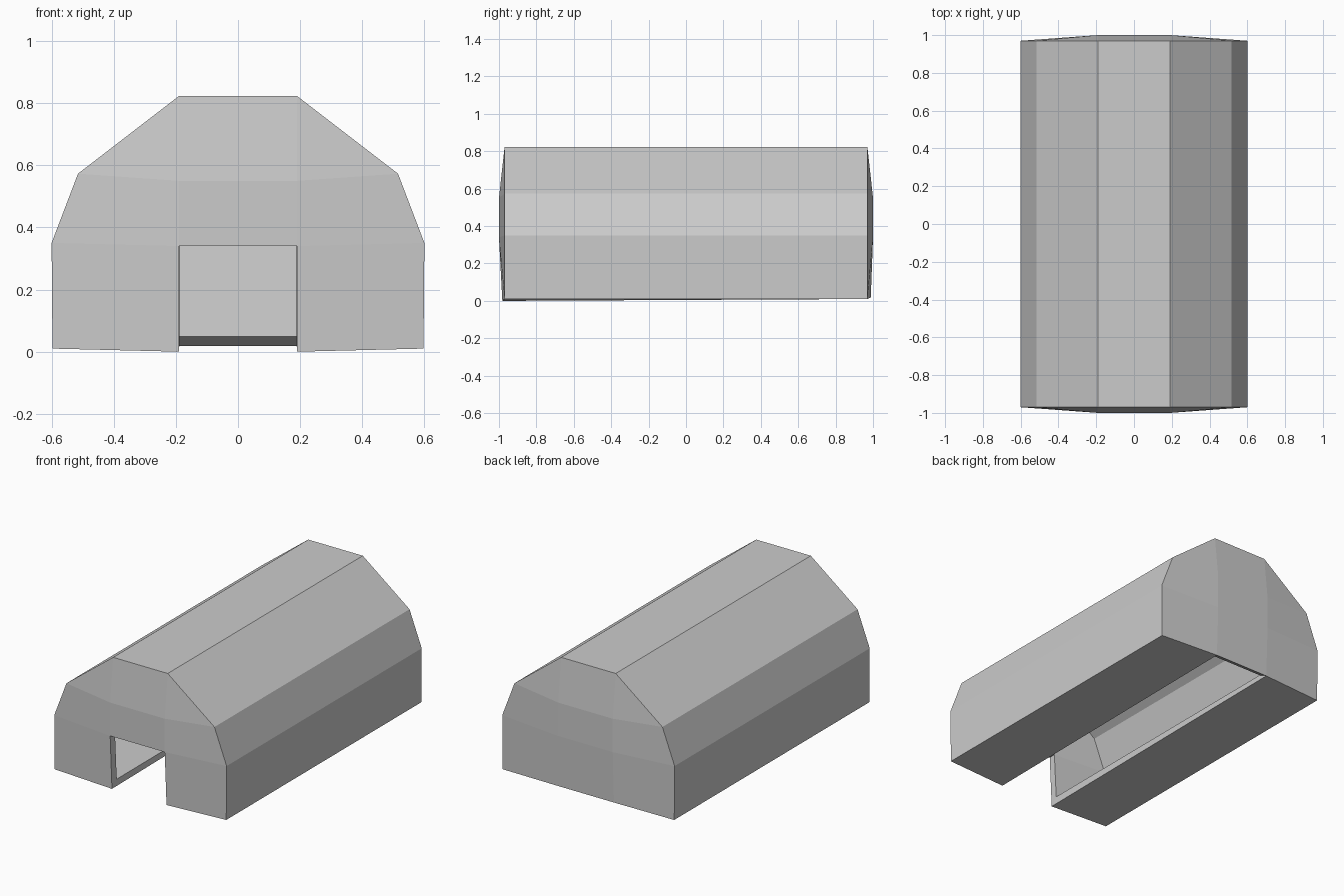
import bpy, bmesh

if "Cube" in bpy.data.objects:
    bpy.data.objects.remove(bpy.data.objects["Cube"])

W = 0.19   # half width of the doorway, floor slot and roof ridge

# Shell outline from floor to roof: outer corner (x, z)
outer = [(0.597, 0.01), (0.60, 0.35), (0.515, 0.573)]
# Bulging end columns at x = W: (distance from centre, z) for front and back
bulge = {-1: [(0.982, 0.0), (1.0, 0.34), (1.0, 0.55)],
         1: [(0.988, 0.018), (1.0, 0.34), (1.0, 0.55)]}

bm = bmesh.new()
O, I, T = {}, {}, {}
for e in (-1, 1):
    for s in (-1, 1):
        O[e, s] = [bm.verts.new((s * x, e * 0.97, z)) for x, z in outer]
        I[e, s] = [bm.verts.new((s * W, e * y, z)) for y, z in bulge[e]]
        T[e, s] = bm.verts.new((s * W, e * 0.97, 0.823))

# Side walls, roof slopes and the two floor strips
for s in (-1, 1):
    front = [I[-1, s][0]] + O[-1, s] + [T[-1, s]]
    back = [I[1, s][0]] + O[1, s] + [T[1, s]]
    for i in range(len(front) - 1):
        bm.faces.new((front[i], front[i + 1], back[i + 1], back[i]))
# Flat roof ridge
bm.faces.new((T[-1, -1], T[-1, 1], T[1, 1], T[1, -1]))

# Bulged end walls, with the doorway left open at the front
for e in (-1, 1):
    for s in (-1, 1):
        o, i = O[e, s], I[e, s]
        for k in range(2):
            bm.faces.new((o[k], i[k], i[k + 1], o[k + 1]))
        bm.faces.new((o[2], i[2], T[e, s]))
    a, b = I[e, -1], I[e, 1]
    for k in range(1 if e < 0 else 0, 2):
        bm.faces.new((a[k], b[k], b[k + 1], a[k + 1]))
    bm.faces.new((a[2], b[2], T[e, 1], T[e, -1]))

bmesh.ops.recalc_face_normals(bm, faces=bm.faces)
# Make sure the roof faces up so that the wall thickness grows inwards
bm.faces.ensure_lookup_table()
roof = max(bm.faces, key=lambda f: f.calc_center_median().z)
if roof.normal.z < 0:
    bmesh.ops.reverse_faces(bm, faces=bm.faces)

mesh = bpy.data.meshes.new("shelter_shell")
bm.to_mesh(mesh)
bm.free()
shell = bpy.data.objects.new("shelter_shell", mesh)
bpy.context.collection.objects.link(shell)

# Wall thickness
solid = shell.modifiers.new("wall_thickness", 'SOLIDIFY')
solid.thickness = 0.045
solid.offset = -1
solid.use_even_offset = True
